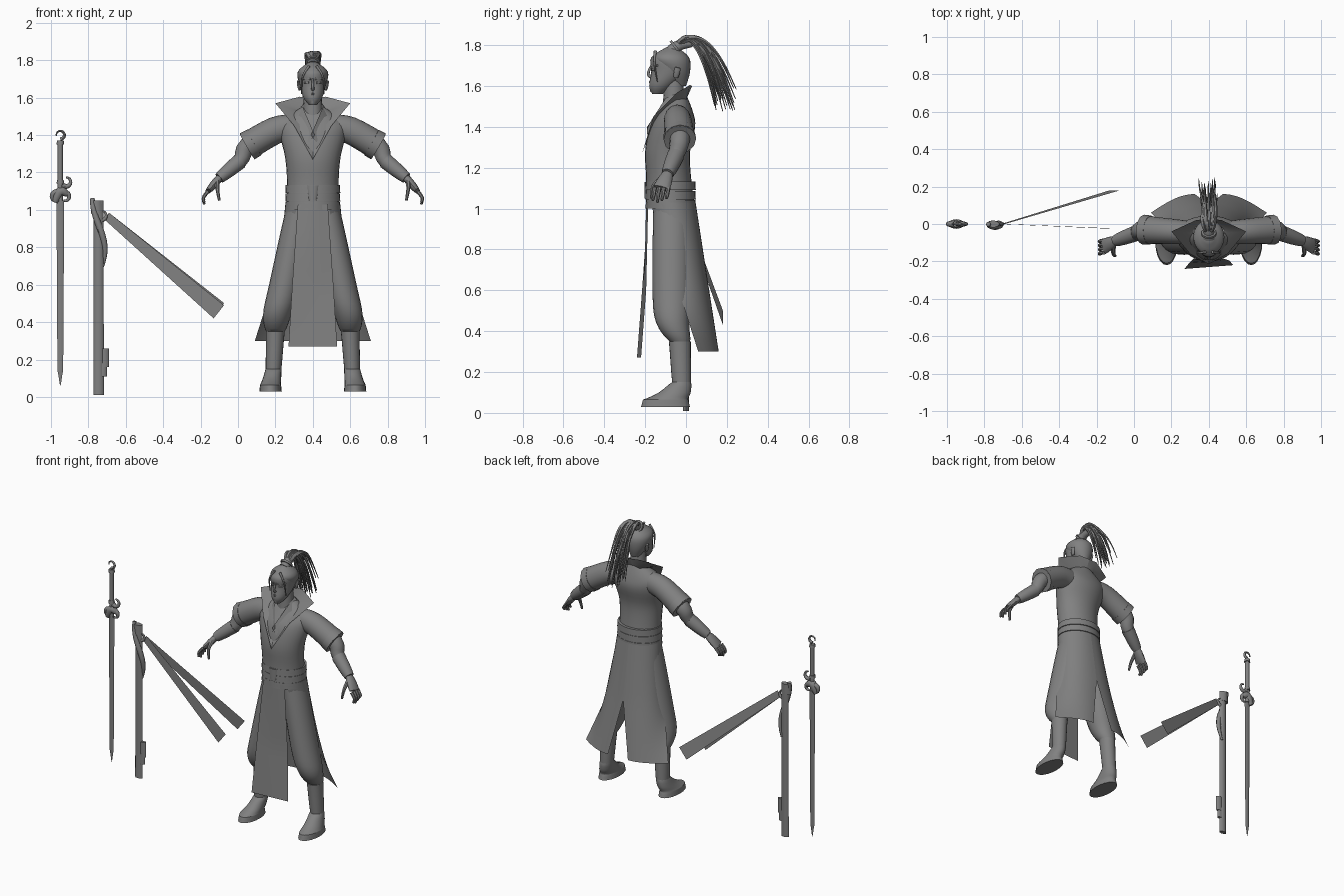
import bpy, bmesh, math, random
from mathutils import Vector

random.seed(4)
if "Cube" in bpy.data.objects:
    bpy.data.objects.remove(bpy.data.objects["Cube"])

SHADE = (0.22, 0.22, 0.22, 1)
grey = bpy.data.materials.new("plain grey")
grey.use_nodes = True
grey.diffuse_color = SHADE
grey.node_tree.nodes["Principled BSDF"].inputs["Base Color"].default_value = SHADE

# Centre lines of the three separate pieces, and the main directions
FIGURE, SWORD, SCABBARD = 0.4, -0.95, -0.745
ACROSS, DEEP, UP = Vector((1, 0, 0)), Vector((0, 1, 0)), Vector((0, 0, 1))


def finish(name, bm):
    bmesh.ops.recalc_face_normals(bm, faces=bm.faces)
    mesh = bpy.data.meshes.new(name)
    bm.to_mesh(mesh)
    bm.free()
    mesh.materials.append(grey)
    part = bpy.data.objects.new(name, mesh)
    bpy.context.collection.objects.link(part)
    bpy.ops.object.select_all(action='DESELECT')
    part.select_set(True)
    bpy.context.view_layer.objects.active = part
    bpy.ops.object.shade_smooth_by_angle(angle=math.radians(45))


def bridge(bm, first, second, closed):
    count = len(first)
    for k in range(count if closed else count - 1):
        after = (k + 1) % count
        bm.faces.new((first[k], first[after], second[after], second[k]))


def smooth_path(points, steps=4):
    """Smooth curve through points of any dimension."""
    path, last = [], len(points) - 1
    for i in range(last):
        before, here = Vector(points[max(i - 1, 0)]), Vector(points[i])
        there, beyond = Vector(points[i + 1]), Vector(points[min(i + 2, last)])
        for k in range(steps):
            t = k / steps
            leave, arrive = (there - before) / 2, (beyond - here) / 2
            ease = t * t * (3 - 2 * t)
            path.append(here.lerp(there, ease) + leave * t * (1 - t) ** 2 - arrive * t * t * (1 - t))
    return path + [Vector(points[last])]


def skin(name, centres, radii, across, sides, axis=None):
    """Closed elliptical tube over a list of centres and radius pairs."""
    bm, rings, last = bmesh.new(), [], len(centres) - 1
    for i, (centre, radius) in enumerate(zip(centres, radii)):
        along = axis or (centres[min(i + 1, last)] - centres[max(i - 1, 0)]).normalized()
        other = along.cross(across).normalized()
        first = other.cross(along)
        turns = [math.tau * k / sides for k in range(sides)]
        rings.append([bm.verts.new(centre + first * radius[0] * math.cos(a) + other * radius[1] * math.sin(a))
                      for a in turns])
    for lower, upper in zip(rings, rings[1:]):
        bridge(bm, lower, upper, True)
    bm.faces.new(rings[0])
    bm.faces.new(rings[-1])
    finish(name, bm)


def tube(name, points, start, end, swell=0, origin=FIGURE, side=1, across=DEEP, sides=10, axis=None):
    """Tapering tube; a size is one radius or a pair."""
    placed = [Vector((origin + side * x, y, z)) for x, y, z in points]
    path = smooth_path(placed)
    start, end = [Vector(size if isinstance(size, tuple) else (size, size)) for size in (start, end)]
    radii = []
    for i in range(len(path)):
        t = i / (len(path) - 1)
        radii.append(start.lerp(end, t) + Vector((swell, swell)) * math.sin(math.pi * t))
    skin(name, path, radii, across, sides, axis)


def loft(name, rows):
    """Upright body from rows of height, y, half width and half depth."""
    rows = smooth_path(rows)
    skin(name, [Vector((FIGURE, row[1], row[0])) for row in rows], [row[2:] for row in rows], ACROSS, 28, UP)


def rod(name, origin, bottom, top, start, end, x=0, y=0, sides=10):
    """Straight upright piece."""
    tube(name, [(x, y, bottom), (x, y, top)], start, end, origin=origin, across=ACROSS, sides=sides, axis=UP)


def curl(name, origin, x, z, size, thick, begin, sweep):
    """Curled horn that turns in the front plane, angles in degrees."""
    points = []
    for k in range(7):
        angle = math.radians(begin + sweep * k / 6)
        points.append((x + size * math.cos(angle), 0, z + size * math.sin(angle)))
    tube(name, points, thick, thick / 3, origin=origin, sides=8)


def sheet(name, *edges, rows=6):
    """Single-layer cloth hung through a run of matching edges."""
    bm, grid = bmesh.new(), [[bm_point for bm_point in edges[0]]]
    for first, second in zip(edges, edges[1:]):
        for j in range(1, rows + 1):
            grid.append([Vector(a).lerp(Vector(b), j / rows) for a, b in zip(first, second)])
    grid = [[bm.verts.new(point) for point in row] for row in grid]
    for upper, lower in zip(grid, grid[1:]):
        bridge(bm, upper, lower, False)
    finish(name, bm)


# Jacket, sash, neck and head
loft("jacket", [(1, -.075, .143, .12), (1.15, -.085, .138, .11), (1.28, -.09, .148, .11),
                (1.4, -.065, .175, .11), (1.47, -.05, .17, .085), (1.55, -.04, .06, .045)])
for level in range(3):
    base = 1 + level * .045
    rod("sash_band", FIGURE, base, base + .042, (.147, .123), (.145, .121), y=-.075, sides=28)
rod("sash_knot", FIGURE, 1.05, 1.13, (.02, .008), (.03, .008), y=-.195)
rod("neck", FIGURE, 1.48, 1.63, .055, .046, y=-.06, sides=16)
loft("head", [(1.56, -.14, .02, .025), (1.6, -.12, .05, .06), (1.67, -.08, .07, .09), (1.74, -.08, .07, .09),
              (1.78, -.07, .02, .025)])
loft("hair_cap", [(1.6, -.03, .03, .03), (1.67, -.05, .07, .07), (1.74, -.075, .08, .09), (1.79, -.07, .02, .025)])
tube("nose", [(0, -.17, 1.7), (0, -.185, 1.66), (0, -.165, 1.64)], .005, .01, across=ACROSS)
tube("chin", [(0, -.16, 1.6), (0, -.16, 1.57)], .02, .015, across=ACROSS)

# Topknot, tie and hanging ponytail
tube("topknot", [(0, -.07, 1.77), (0, -.03, 1.8), (0, .03, 1.81)], .035, .02, across=ACROSS)
tube("hair_tie", [(0, -.055, 1.785), (0, -.045, 1.793)], .04, .04, across=ACROSS, sides=16)
arc = [k / 6 for k in range(7)]
for strand in range(44):
    reach, drop = random.uniform(.18, .29), random.uniform(.5, .64)
    spread, wave = random.uniform(-.045, .045), random.uniform(-.012, .012)
    lift = math.sqrt(drop / 5) * random.uniform(.85, 1)
    tube("ponytail_strand", [(spread * math.sqrt(t) + wave * math.sin(5 * t), reach * t - .05 + wave * t,
                              1.79 + lift * t - drop * t * t) for t in arc],
         .015, .002, across=ACROSS, sides=5)

# Arm and leg landmarks, shared by both sides
shoulder, upper_arm, cuff = (.1, -.045, 1.44), (.2, -.04, 1.425), (.35, -.03, 1.34)
elbow, wrist, knuckles, fingertip = (.39, -.05, 1.26), (.5, -.09, 1.17), (.56, -.12, 1.1), (.58, -.13, 1.03)
hip, thigh, knee, calf = (.07, -.07, 1), (.15, -.07, .6), (.19, -.065, .44), (.2, -.03, .35)
ankle, instep, sole = (.21, -.022, .15), (.218, -.055, .1), (.226, -.1, .03)

for side in (-1, 1):
    def limb(name, points, start, end, **options):
        tube(name, points, start, end, side=side, **options)

    def mirrored(points):
        return [(FIGURE + side * x, y, z) for x, y, z in points]

    # Facial features and loose locks
    limb("brow", [(.01, -.17, 1.7), (.06, -.14, 1.7)], .006, .005)
    limb("eye", [(.02, -.165, 1.68), (.045, -.15, 1.68)], .006, .004)
    limb("lip", [(0, -.175, 1.62), (.025, -.16, 1.615)], .008, .003)
    limb("ear", [(.07, -.05, 1.64), (.08, -.04, 1.69)], (.01, .006), (.014, .006), swell=.003)
    limb("loose_lock", [(.02, -.15, 1.77), (.055, -.155, 1.71), (.06, -.14, 1.62)], .008, .002)

    # Pointed flared collar over a crossed inner collar
    sheet("collar_flap",
          mirrored([(0, 0, 1.53), (.05, 0, 1.53), (.08, -.05, 1.53), (.05, -.12, 1.46), (0, -.2, 1.31)]),
          mirrored([(0, .03, 1.6), (.07, .02, 1.605), (.2, -.04, 1.57), (.1, -.16, 1.45), (0, -.215, 1.27)]))
    sheet("inner_collar", mirrored([(.05, -.03, 1.57), (.05, -.1, 1.54), (-.01, -.19, 1.4)]),
          mirrored([(.07, -.03, 1.54), (.08, -.1, 1.5), (.02, -.19, 1.36)]))

    # Short sleeve with turned cuff, then arm and hand
    limb("sleeve", [shoulder, upper_arm, cuff], (.06, .07), .076, sides=20)
    limb("sleeve_cuff", [Vector(upper_arm).lerp(Vector(cuff), .75), cuff], .078, .08, sides=12)
    limb("arm", [upper_arm, cuff, elbow, wrist], .055, .025, swell=.005, sides=14)
    limb("bracer", [elbow, wrist], .043, .03, swell=.003, sides=14)
    limb("palm", [wrist, knuckles], (.025, .02), (.042, .014), swell=.004, sides=12)
    for number in range(4):
        shift = DEEP * (number * .022 - .033)
        bend = Vector(knuckles).lerp(Vector(fingertip), .5) + ACROSS * .015
        tip = Vector(fingertip) + UP * .01 * abs(number - 1)
        limb("finger", [Vector(knuckles) + shift, bend + shift, tip + shift], .011, .007, sides=7)
    limb("thumb", [(.51, -.12, 1.15), (.51, -.16, 1.11), (.5, -.17, 1.05)], .014, .007, sides=7)

    # Baggy trousers, boot and flat-soled shoe
    upright = dict(across=ACROSS, axis=UP, sides=20)
    limb("trouser_leg", [hip, thigh, knee, calf], (.075, .09), .05, swell=.02, **upright)
    limb("boot", [calf, ankle], (.05, .054), (.042, .046), **upright)
    toe_cap = Vector(sole) + UP * .035
    limb("shoe_upper", [ankle, instep, toe_cap], (.042, .046), (.056, .11), **upright)
    limb("shoe_base", [toe_cap, sole], (.056, .11), (.06, .12), **upright)

    # Skirt panel from front hip round to the back, parted below the seat
    waist, seat, hem = [], [], []
    for k in range(17):
        u = k / 16
        angle = math.radians(148 * u - 58)
        top = Vector((.147 * math.cos(angle), .12 * math.sin(angle) - .073, 1.03))
        bottom = Vector((.31 - .235 * u, .06 + .1 * math.sin(u * math.pi / 2), .3))
        waist.append(top)
        seat.append(top.lerp(bottom, .5) - ACROSS * .0375 * u ** 4)
        hem.append(bottom)
    sheet("skirt_panel", mirrored(waist), mirrored(seat), mirrored(hem))

# Long front apron
folds = [k / 2 for k in range(-2, 3)]
sheet("front_panel", [(FIGURE + .08 * k, .01 * abs(k) - .195, 1.03) for k in folds],
      [(FIGURE + .11 * k, .01 * k - .205, .6) for k in folds],
      [(FIGURE + .13 * k, .01 * k - .23, .27) for k in folds])

# Sword: blade, grip, ring pommel and curled guard
rod("blade_tip", SWORD, .06, .14, (.001, .001), (.015, .005), sides=4)
rod("blade", SWORD, .14, 1.05, (.015, .005), (.021, .008), sides=4)
rod("grip", SWORD, 1.05, 1.37, .014, .014)
for height in (1.14, 1.35):
    rod("grip_collar", SWORD, height, height + .02, .02, .018)
curl("pommel_ring", SWORD, 0, 1.4, .022, .01, -90, 280)
tube("guard_head", [(-.03, 0, 1.04), (0, 0, 1.1), (.04, 0, 1.08)], .015, .012, swell=.012, origin=SWORD)
curl("guard_left_curl", SWORD, -.02, 1.07, .024, .019, 60, 230)
curl("guard_right_curl", SWORD, .025, 1.07, .022, .017, 120, -230)
curl("guard_upper_curl", SWORD, .03, 1.15, .025, .015, -140, 230)

# Scabbard with winding ornament and end fittings
rod("scabbard", SCABBARD, .01, 1.05, (.028, .015), (.026, .016), sides=8)
rod("scabbard_mouth", SCABBARD, .98, 1.05, (.033, .02), (.028, .02), x=-.008, sides=8)
winding = [math.radians(30 * k - 90) for k in range(9)]
tube("scabbard_ornament", [(.034 * math.sin(a), -.014 * math.cos(a), .92 - .09 * a) for a in winding],
     .012, .006, swell=.008, origin=SCABBARD, sides=8)
curl("ornament_curl", SCABBARD, .015, .97, .025, .013, -120, 200)
for low, high, reach in ((.11, .18, .045), (.16, .26, .055)):
    rod("scabbard_fitting", SCABBARD, low, high, (reach / 2, .012), (reach / 2, .012), x=reach / 2, sides=8)

# Two ribbons that fan out from the scabbard mouth
for end, lift in ((-.025, 0), (.18, .012)):
    sheet("ribbon", [(-.71, 0, .945), (-.69, 0, .985)], [(-.13, end, .42 + lift), (-.075, end, .49 + lift)])
